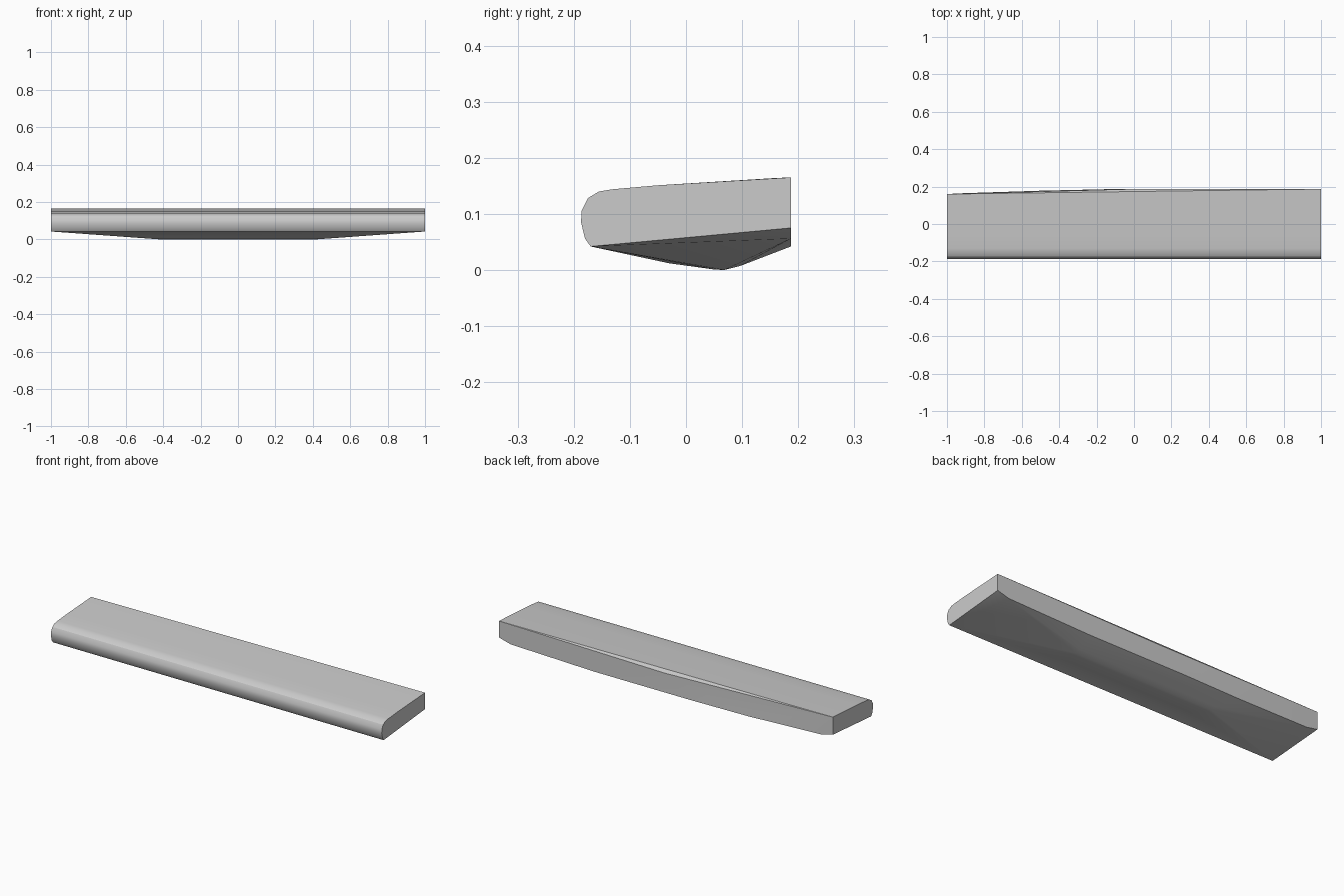
import bpy, bmesh

if "Cube" in bpy.data.objects:
    bpy.data.objects.remove(bpy.data.objects["Cube"])

# Rounded front edge and gently sloping top, shared by both ends (y, z)
front_profile = [(-0.170, 0.042), (-0.180, 0.056), (-0.187, 0.085), (-0.186, 0.106),
                 (-0.175, 0.128), (-0.155, 0.140), (-0.130, 0.144), (-0.050, 0.151)]
points = [(x, y, z) for x in (-1, 1) for y, z in front_profile]

# Back corners: the left end is slightly narrower, the back bulges a little
points += [(1, 0.187, 0.165), (1, 0.187, 0.075), (0.93, 0.187, 0.056),
           (-1, 0.160, 0.164), (-1, 0.160, 0.068), (-0.93, 0.164, 0.053),
           (0.0, 0.187, 0.148)]

# Shallow faceted belly, tapering up towards both ends
for s in (-1, 1):
    points += [(s * 0.36, -0.030, 0.012), (s * 0.42, 0.050, 0.001),
               (s * 0.42, 0.068, 0.0), (s * 0.42, 0.096, 0.007)]
points += [(0.42, 0.187, 0.042), (-0.15, 0.186, 0.042), (-0.5, 0.178, 0.042)]

# Slab body is the tight skin around those points
bm = bmesh.new()
for p in points:
    bm.verts.new(p)
hull = bmesh.ops.convex_hull(bm, input=bm.verts[:])
loose = [v for v in bm.verts if not v.link_faces]
bmesh.ops.delete(bm, geom=loose, context='VERTS')
bmesh.ops.dissolve_limit(bm, angle_limit=0.005, verts=bm.verts[:], edges=bm.edges[:])
bmesh.ops.recalc_face_normals(bm, faces=bm.faces[:])
mesh = bpy.data.meshes.new("slab_body")
bm.to_mesh(mesh)
bm.free()
slab = bpy.data.objects.new("slab_body", mesh)
bpy.context.collection.objects.link(slab)

# Smooth shading with crisp edges
bpy.context.view_layer.objects.active = slab
slab.select_set(True)
bpy.ops.object.shade_smooth_by_angle(angle=0.5)
